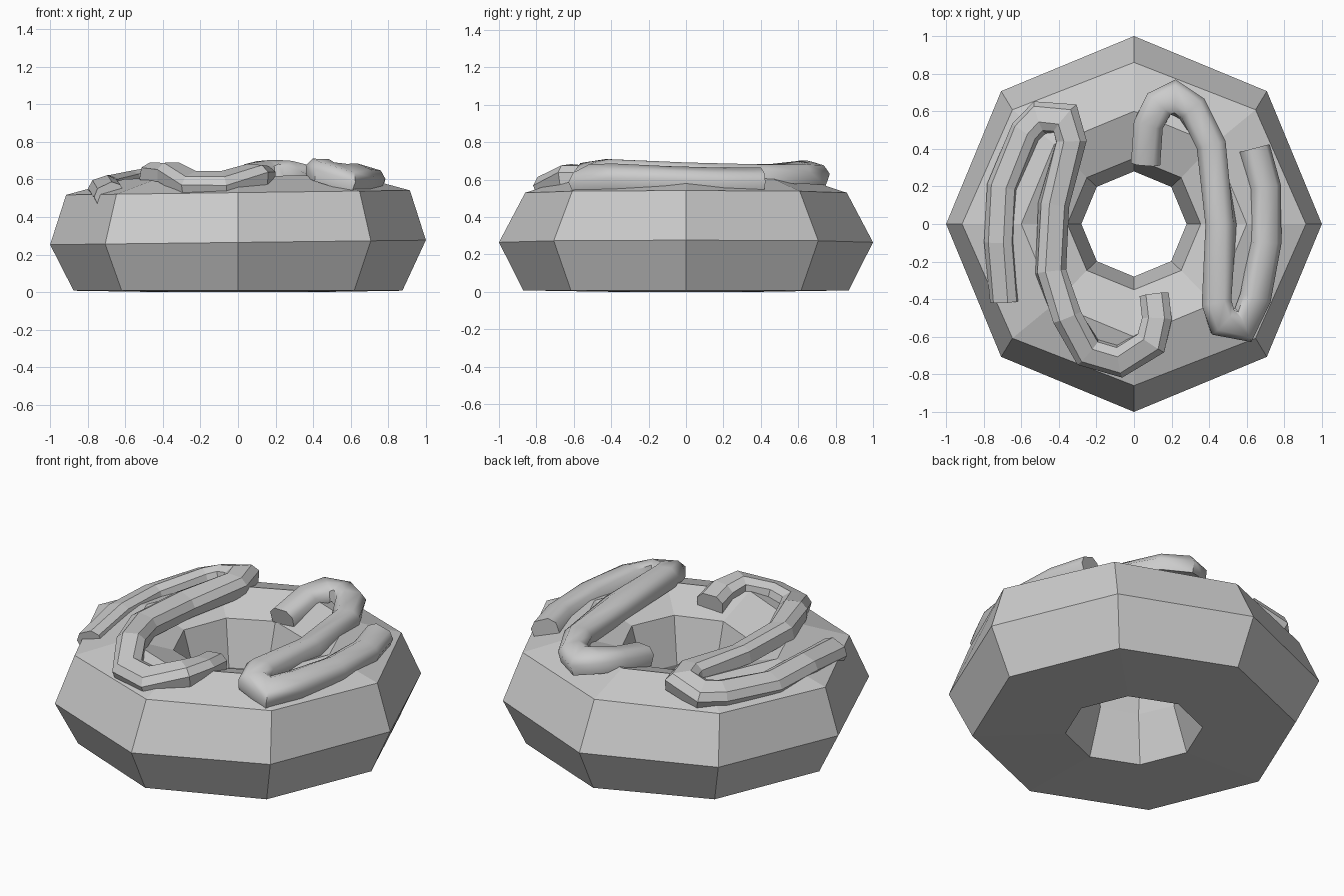
import bpy, bmesh, math
from mathutils import Vector

cube = bpy.data.objects.get("Cube")
if cube:
    bpy.data.objects.remove(cube, do_unlink=True)

# One plain colour for everything
grey = bpy.data.materials.new("plain_grey")
grey.use_nodes = True
colour = (0.6, 0.6, 0.6, 1)
grey.diffuse_color = colour
grey.node_tree.nodes["Principled BSDF"].inputs["Base Color"].default_value = colour


def skin_rings(name, rings, loop):
    """Join equal cross-sections; close them into a loop or cap both ends."""
    bm = bmesh.new()
    verts = [[bm.verts.new(p) for p in ring] for ring in rings]
    count = len(verts[0])
    pairs = list(zip(verts, verts[1:]))
    if loop:
        pairs.append((verts[-1], verts[0]))
    else:
        bm.faces.new(verts[0])
        bm.faces.new(verts[-1])
    for a, b in pairs:
        for i in range(count):
            j = (i + 1) % count
            bm.faces.new((a[i], a[j], b[j], b[i]))
    bmesh.ops.recalc_face_normals(bm, faces=bm.faces)
    mesh = bpy.data.meshes.new(name)
    bm.to_mesh(mesh)
    bm.free()
    obj = bpy.data.objects.new(name, mesh)
    bpy.context.collection.objects.link(obj)
    mesh.materials.append(grey)
    return obj


# Ring body: eight-sided, profile given as (x radius, y radius, height)
profile = [(1, 1, .265), (.915, .86, .53), (.6, .6, .615), (.355, .35, .53),
           (.28, .28, .27), (.37, .37, 0), (.875, .87, .008)]
body_rings = []
for step in range(8):
    angle = step * math.pi / 4
    c, s = math.cos(angle), math.sin(angle)
    # The body sits slightly lower on one side
    body_rings.append([(rx * c, ry * s, z + (.012 * c if z > .2 else 0))
                       for rx, ry, z in profile])
skin_rings("ring_body", body_rings, True)


def icing(name, path, section):
    """Sweep a section along a path, leaning it with the body's curved top."""
    points = [Vector(p) for p in path]
    rings = []
    for i, p in enumerate(points):
        before = (p - points[i - 1]).normalized() if i else None
        after = (points[i + 1] - p).normalized() if i + 1 < len(points) else None
        along = ((before or after) + (after or before)).normalized()
        radial = Vector((p.x, p.y, 0))
        lean = max(-.3, min(.55, (radial.length - .6) * 2.4))
        up = Vector((0, 0, 1)) + radial.normalized() * lean
        side = along.cross(up).normalized()
        up = side.cross(along).normalized()
        # Widen the section at the bends so the strand keeps its width
        miter = 1 / max(.8, along.dot(after or before))
        rings.append([p + side * w * miter + up * h for w, h in section])
    return skin_rings(name, rings, False)


section = [(-.075, -.1), (-.078, -.035), (-.042, 0),
           (.042, 0), (.078, -.035), (.075, -.1)]

# Left strand, softly rounded
left_path = [(.06, .31, .63), (.075, .52, .68), (.13, .64, .7), (.22, .69, .69),
             (.32, .62, .69), (.41, .42, .68), (.445, 0, .68), (.44, -.42, .71),
             (.48, -.53, .69), (.6, -.56, .66), (.67, -.4, .67),
             (.72, -.1, .66), (.72, .2, .65), (.665, .41, .65)]
left_icing = icing("left_icing", left_path, section)

# Right strand, faceted
right_path = [(-.71, -.42, .57), (-.735, -.1, .61), (-.72, .2, .61),
              (-.6, .5, .63), (-.52, .585, .64), (-.37, .57, .68),
              (-.33, .44, .68), (-.41, .1, .67), (-.43, -.25, .68),
              (-.355, -.5, .69), (-.25, -.7, .63), (-.08, -.75, .63),
              (.09, -.64, .68), (.12, -.5, .67), (.105, -.37, .65)]
icing("right_icing", right_path, section)

bpy.ops.object.select_all(action="DESELECT")
left_icing.select_set(True)
bpy.context.view_layer.objects.active = left_icing
bpy.ops.object.shade_smooth_by_angle(angle=math.radians(50))
